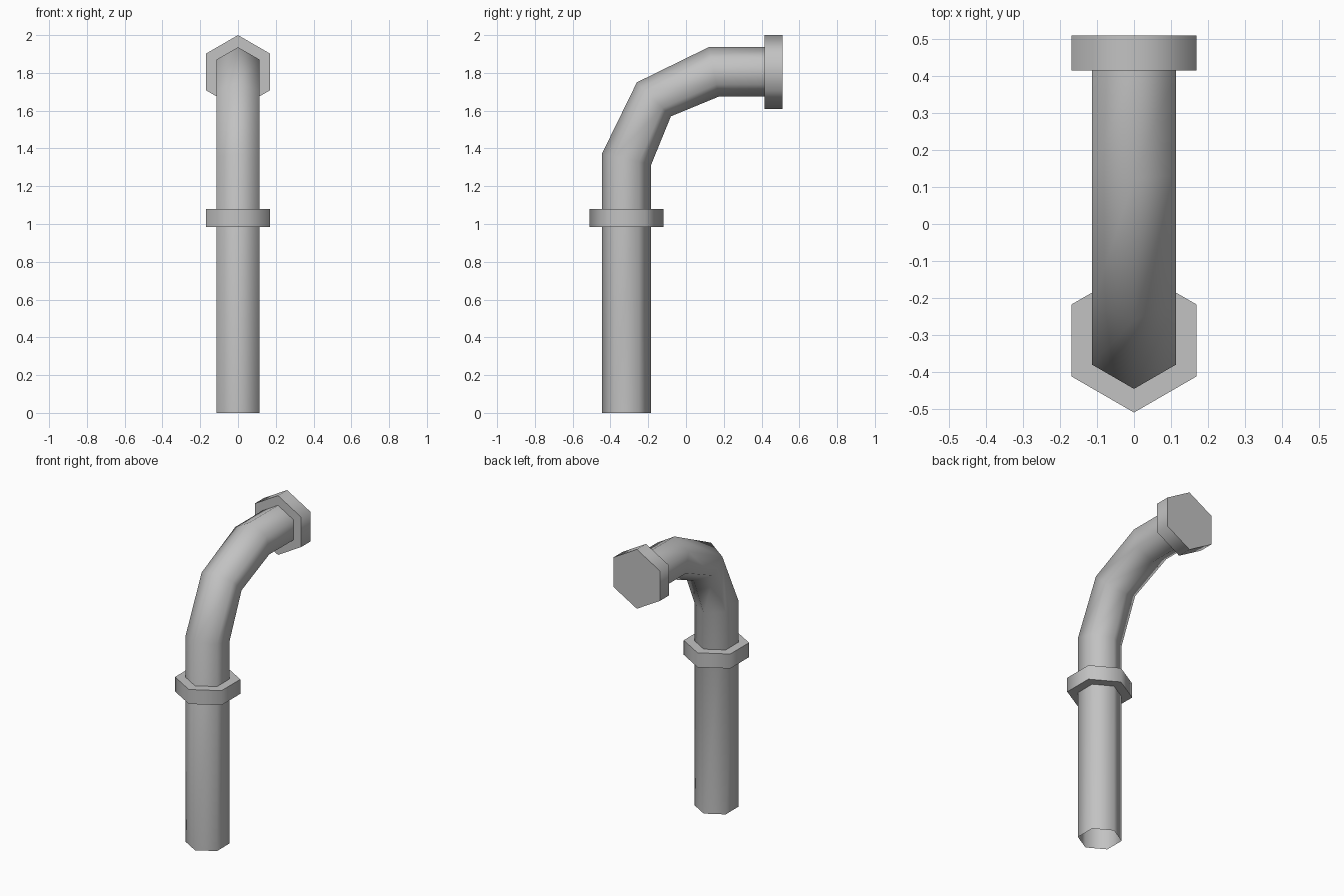
import bpy, bmesh, math
from mathutils import Vector

cube = bpy.data.objects.get("Cube")
if cube:
    bpy.data.objects.remove(cube)

SIDES = 6
grey = bpy.data.materials.new("Light grey metal")
grey.use_nodes = True
grey.diffuse_color = (0.54, 0.54, 0.54, 1)
grey.node_tree.nodes["Principled BSDF"].inputs["Base Color"].default_value = grey.diffuse_color


def hexagon(bm, outer, inner, radius):
    """Ring of vertices spanning two (y, z) profile points, corners on the x = 0 plane."""
    a, b = Vector((0, *outer)), Vector((0, *inner))
    mid, arm = (a + b) / 2, (a - b) / 2
    ring = []
    for i in range(SIDES):
        t = math.tau * i / SIDES
        ring.append(bm.verts.new(mid + arm * math.cos(t) + Vector((radius * math.sin(t), 0, 0))))
    return ring


def loft(name, sections, closed=False, cap_end=False):
    """Skin consecutive hexagon sections, given as (outer, inner, radius)."""
    bm = bmesh.new()
    rings = [hexagon(bm, *s) for s in sections]
    pairs = list(zip(rings, rings[1:]))
    if closed:
        pairs.append((rings[-1], rings[0]))
    for r, s in pairs:
        for i in range(SIDES):
            j = (i + 1) % SIDES
            bm.faces.new((r[i], r[j], s[j], s[i]))
    if cap_end:
        bm.faces.new(rings[-1])
    bmesh.ops.recalc_face_normals(bm, faces=bm.faces)
    mesh = bpy.data.meshes.new(name)
    bm.to_mesh(mesh)
    bm.free()
    mesh.materials.append(grey)
    obj = bpy.data.objects.new(name, mesh)
    bpy.context.collection.objects.link(obj)
    bpy.ops.object.select_all(action='DESELECT')
    obj.select_set(True)
    bpy.context.view_layer.objects.active = obj
    bpy.ops.object.shade_smooth_by_angle(angle=math.radians(65))


PIPE, NUT = 0.131, 0.195
AXIS_Y, AXIS_Z = -0.315, 1.805


def upright(z, r):
    return (AXIS_Y - r, z), (AXIS_Y + r, z), r


def level(y, r):
    return (y, AXIS_Z + r), (y, AXIS_Z - r), r


# Bent pipe, open at the foot
loft("pipe", [
    upright(0, PIPE),
    ((-0.446, 1.37), (-0.184, 1.315), PIPE),
    ((-0.26, 1.75), (-0.08, 1.57), PIPE),
    ((0.12, 1.936), (0.175, 1.675), PIPE),
    level(0.42, PIPE),
])

# Collar around the upright
loft("collar", [upright(0.985, PIPE), upright(0.985, NUT),
                upright(1.08, NUT), upright(1.08, PIPE)], closed=True)

# Closed cap on the outlet
loft("end_cap", [level(0.415, PIPE), level(0.415, NUT), level(0.51, NUT)], cap_end=True)
